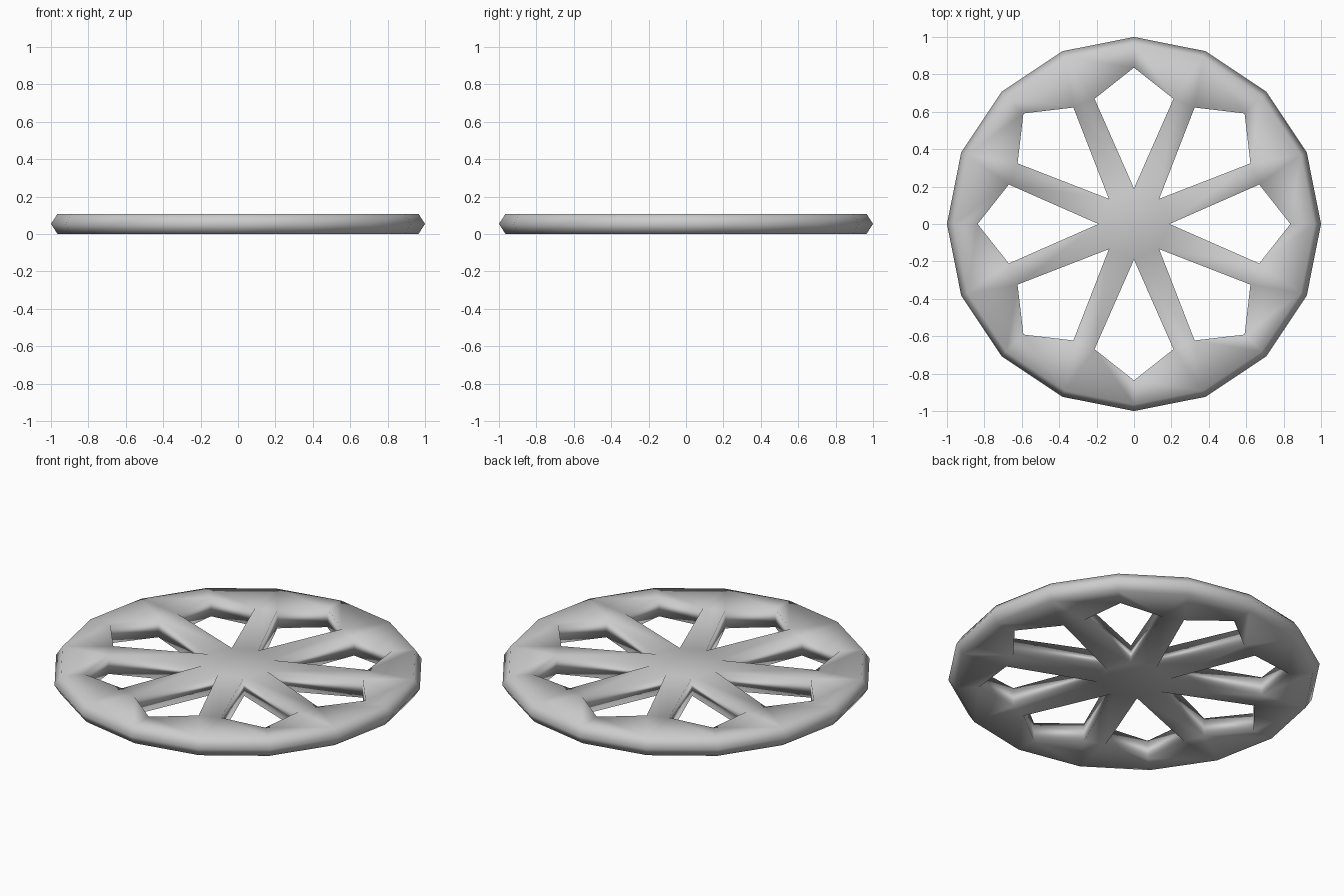
import bpy, bmesh
from math import cos, sin, radians

if "Cube" in bpy.data.objects:
    bpy.data.objects.remove(bpy.data.objects["Cube"])

H = 0.108        # wheel thickness
N = 8            # spokes and windows


def polar(bm, r, deg, z):
    a = radians(deg)
    return bm.verts.new((r * cos(a), r * sin(a), z))


def layer(bm, z, outer):
    """One horizontal level: 16-sided rim and eight pentagon-like windows."""
    rim = [polar(bm, outer, 22.5 * i, z) for i in range(2 * N)]
    wins = []
    for k in range(N):
        c = 45 * k
        wins.append([polar(bm, 0.19, c, z), polar(bm, 0.702, c - 17.5, z),
                     polar(bm, 0.836, c, z), polar(bm, 0.702, c + 17.5, z)])
    return rim, wins


def cap(bm, rim, wins, flip):
    """Hub, spokes and rim faces of one side."""
    faces = [[w[0] for w in wins]]
    for k in range(N):
        a, b = wins[k], wins[(k + 1) % N]
        r0, r1, r2 = rim[2 * k], rim[2 * k + 1], rim[(2 * k + 2) % (2 * N)]
        faces += [[a[0], a[3], b[1], b[0]],
                  [a[3], r1, b[1]],
                  [a[2], r0, r1, a[3]],
                  [b[1], r1, r2, b[2]]]
    for f in faces:
        bm.faces.new(f[::-1] if flip else f)


def wall(bm, lo, hi):
    for i in range(len(lo)):
        j = (i + 1) % len(lo)
        bm.faces.new((lo[i], lo[j], hi[j], hi[i]))


bm = bmesh.new()
bottom, mid, top = layer(bm, 0, 0.965), layer(bm, H / 2, 1.0), layer(bm, H, 0.965)
cap(bm, *top, False)
cap(bm, *bottom, True)

# outer edge is a ridge, window walls run straight through
wall(bm, bottom[0], mid[0])
wall(bm, mid[0], top[0])
for wb, wt in zip(bottom[1], top[1]):
    wall(bm, wb, wt)
bmesh.ops.delete(bm, geom=[v for v in bm.verts if not v.link_faces], context='VERTS')
bmesh.ops.recalc_face_normals(bm, faces=bm.faces)

me = bpy.data.meshes.new("spoked_wheel")
bm.to_mesh(me)
bm.free()
me.shade_smooth()
wheel = bpy.data.objects.new("spoked_wheel", me)
bpy.context.collection.objects.link(wheel)
